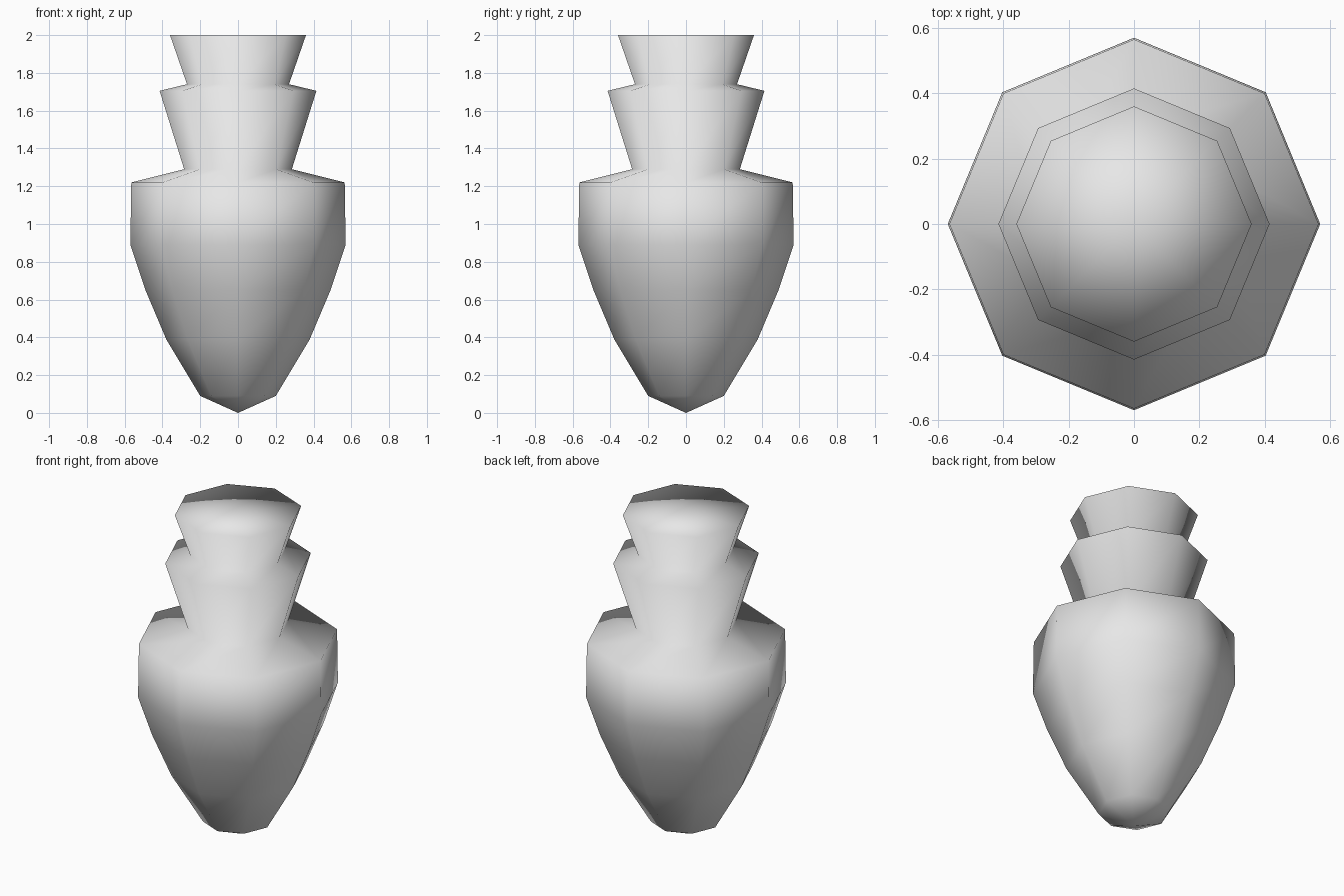
import bpy
import bmesh
from math import cos, sin, tau

cube = bpy.data.objects.get("Cube")
if cube:
    bpy.data.objects.remove(cube, do_unlink=True)

SIDES = 8

# Plain grey clay
clay = bpy.data.materials.new("grey_clay")
clay.use_nodes = True
colour = (0.8, 0.8, 0.8, 1.0)
clay.diffuse_color = colour
clay.node_tree.nodes["Principled BSDF"].inputs["Base Color"].default_value = colour

# Outline from the foot tip to the rim: (radius, height)
PROFILE = [
    (0.20, 0.09), (0.38, 0.39), (0.49, 0.65), (0.57, 0.89),  # tapering body
    (0.565, 1.22), (0.285, 1.29),                            # shoulder ledge
    (0.415, 1.705), (0.27, 1.74),                            # lower collar
    (0.36, 2.0),                                             # flared rim
]


def lathe(name, profile, bottom, top):
    """Turn an outline about z and close it with a pole at each end."""
    bm = bmesh.new()
    rings = [[bm.verts.new((r * cos(tau * i / SIDES), r * sin(tau * i / SIDES), z))
              for i in range(SIDES)] for r, z in profile]
    low = bm.verts.new((0, 0, bottom))
    high = bm.verts.new((0, 0, top))
    for i in range(SIDES):
        j = (i + 1) % SIDES
        for a, b in zip(rings, rings[1:]):
            bm.faces.new((a[i], a[j], b[j], b[i]))
        bm.faces.new((low, rings[0][j], rings[0][i]))
        bm.faces.new((high, rings[-1][i], rings[-1][j]))
    for face in bm.faces:
        face.smooth = True
    mesh = bpy.data.meshes.new(name)
    bm.to_mesh(mesh)
    bm.free()
    mesh.materials.append(clay)
    obj = bpy.data.objects.new(name, mesh)
    bpy.context.collection.objects.link(obj)
    return obj


# Tiered vase, softly shaded all over
lathe("vase", PROFILE, 0.0, 2.0)
